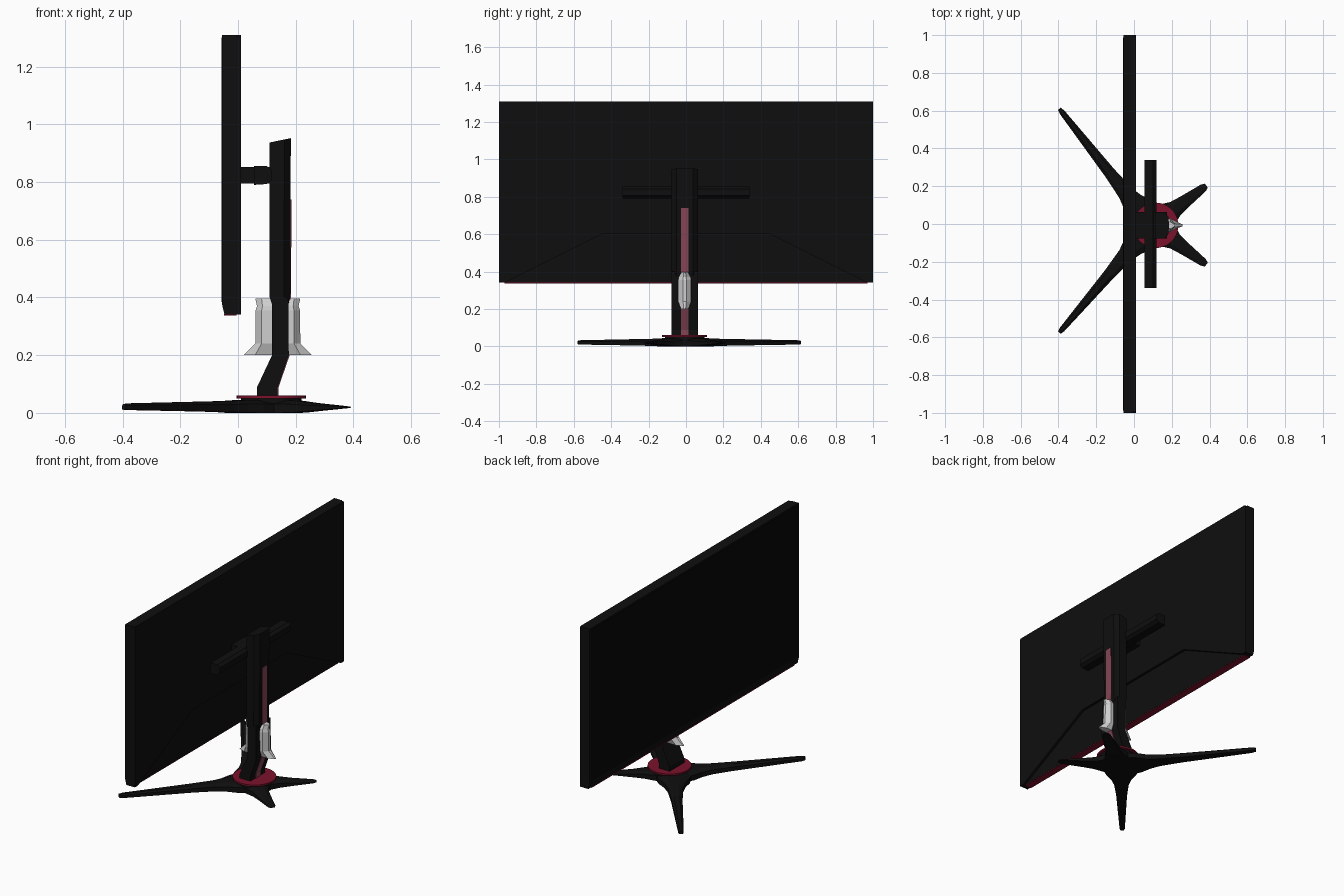
import bpy, bmesh, math
from mathutils import Vector

if "Cube" in bpy.data.objects:
    bpy.data.objects.remove(bpy.data.objects["Cube"], do_unlink=True)


def material(name, rgb, rough=0.6):
    m = bpy.data.materials.new(name)
    m.use_nodes = True
    m.diffuse_color = (*rgb, 1)
    node = m.node_tree.nodes["Principled BSDF"]
    node.inputs["Base Color"].default_value = (*rgb, 1)
    node.inputs["Roughness"].default_value = rough
    return m


BLACK = material("black_plastic", (0.0045, 0.0045, 0.0045))
SCREEN = material("screen_black", (0.002, 0.002, 0.002))
RED = material("dark_red", (0.2, 0.006, 0.025))
ROSE = material("dusty_rose", (0.24, 0.06, 0.09))
SILVER = material("silver", (0.62, 0.62, 0.62))
YC = -0.007  # centre line of the stand


def finish(name, bm, mat):
    bmesh.ops.recalc_face_normals(bm, faces=bm.faces)
    mesh = bpy.data.meshes.new(name)
    bm.to_mesh(mesh)
    bm.free()
    mesh.materials.append(mat)
    ob = bpy.data.objects.new(name, mesh)
    bpy.context.collection.objects.link(ob)
    return ob


def loft(name, rings, mat):
    """Skin a list of equal-length rings and cap both ends."""
    bm = bmesh.new()
    rows = [[bm.verts.new(p) for p in ring] for ring in rings]
    n = len(rows[0])
    for a, b in zip(rows, rows[1:]):
        for i in range(n):
            j = (i + 1) % n
            bm.faces.new((a[i], a[j], b[j], b[i]))
    bm.faces.new(rows[0])
    bm.faces.new(rows[-1])
    return finish(name, bm, mat)


def side_prism(name, xz, y0, y1, mat):
    return loft(name, [[(x, y, z) for x, z in xz] for y in (y0, y1)], mat)


def back_prism(name, yz, x0, x1, mat):
    return loft(name, [[(x, y, z) for y, z in yz] for x in (x0, x1)], mat)


def box(name, x, y, z, mat):
    return side_prism(name, [(x[0], z[0]), (x[1], z[0]), (x[1], z[1]), (x[0], z[1])],
                      y[0], y[1], mat)


# Display: tapered slab, raised back shell with a trapezoid notch, screen, accent
side_prism("display_body", [(-0.055, 1.31), (-0.055, 0.375), (-0.047, 0.341),
                            (-0.005, 0.341), (-0.005, 1.31)], -1, 1, BLACK)
half = [(0.97, 0.341), (1, 0.341), (1, 1.303), (0.993, 1.31)]
outline = [(0.45, 0.6)] + half + [(-y, z) for y, z in reversed(half)] + [(-0.45, 0.6)]
back_prism("display_back_shell", outline, -0.005, 0.01, BLACK)
box("screen", (-0.057, -0.05), (-0.988, 0.988), (0.385, 1.3), SCREEN)
box("bottom_accent", (-0.048, -0.006), (-0.97, 0.97), (0.337, 0.342), RED)

# Mount: crossbar and centre arm
side_prism("mount_crossbar", [(0.055, 0.79), (0.1, 0.793), (0.118, 0.808), (0.118, 0.842),
                              (0.1, 0.855), (0.055, 0.855)], -0.34, 0.34, BLACK)
box("mount_arm", (0.005, 0.12), (YC - 0.07, YC + 0.07), (0.795, 0.852), BLACK)

# Column: cranked foot, narrow waist, chamfered upper mast
side_prism("column_foot", [(0.065, 0.05), (0.137, 0.05), (0.137, 0.087), (0.176, 0.2),
                           (0.174, 0.4), (0.118, 0.4), (0.118, 0.2), (0.065, 0.087)],
           YC - 0.07, YC + 0.07, BLACK)


def mast_ring(front, rear, z_front, z_rear):
    def at(x, y):
        t = (x - front) / (rear - front)
        return (x, YC + y, z_front + t * (z_rear - z_front))
    c = rear - 0.022
    return [at(front, -0.07), at(c, -0.07), at(rear, -0.045),
            at(rear, 0.045), at(c, 0.07), at(front, 0.07)]


loft("column_mast", [mast_ring(0.118, 0.174, 0.375, 0.375), mast_ring(0.11, 0.181, 0.4, 0.4),
                     mast_ring(0.11, 0.183, 0.937, 0.952)], BLACK)

# Rose stripe down the back of the column
path = [(0.137, 0.055), (0.137, 0.087), (0.176, 0.2), (0.174, 0.375),
        (0.181, 0.4), (0.182, 0.74)]
stripe = [(x + 0.003, z) for x, z in path] + [(x - 0.004, z) for x, z in reversed(path)]
side_prism("column_stripe", stripe, YC - 0.021, YC + 0.021, ROSE)

# Silver clips on both faces of the column: (height, reach from axis, half width)
AXIS = 0.138
clip = [(0.2, 0.119, 0.02), (0.24, 0.078, 0.035), (0.355, 0.077, 0.035),
        (0.37, 0.072, 0.032), (0.397, 0.078, 0.018)]
for side, label in ((1, "rear"), (-1, "front")):
    rings = []
    for z, reach, w in clip:
        mid = 0.03 + (reach - 0.03) * 0.55
        pts = [(0.018, -w), (mid, -w), (reach, -w * 0.25),
               (reach, w * 0.25), (mid, w), (0.018, w)]
        rings.append([(AXIS + side * d, YC + y, z) for d, y in pts])
    loft(label + "_silver_clip", rings, SILVER)


# Base: hub, red disc and four tapering legs
def disc(name, x, r, z0, z1, mat):
    n = 40
    rings = [[(x + r * math.cos(math.tau * i / n), YC + r * math.sin(math.tau * i / n), z)
              for i in range(n)] for z in (z0, z1)]
    ob = loft(name, rings, mat)
    bpy.context.view_layer.objects.active = ob
    ob.select_set(True)
    bpy.ops.object.shade_smooth_by_angle(angle=math.radians(30))
    ob.select_set(False)


disc("base_hub", 0.115, 0.105, 0, 0.05, BLACK)
disc("red_disc", 0.115, 0.12, 0.05, 0.06, RED)


def leg(name, start, tip, stations):
    """Stations: (fraction, half width, underside, top)."""
    a, b = Vector(start), Vector(tip)
    across = Vector((-(b - a).y, (b - a).x)).normalized()
    rings = []
    for t, w, lo, hi in stations:
        p = a.lerp(b, t)
        edge = hi - (hi - lo) * 0.3
        row = [(-w, lo), (w, lo), (w, edge), (w * 0.5, hi), (-w * 0.5, hi), (-w, edge)]
        rings.append([(p.x + across.x * s, p.y + across.y * s, z) for s, z in row])
    loft(name, rings, BLACK)


front = [(0, 0.11, 0, 0.045), (0.13, 0.085, 0, 0.045), (0.2, 0.058, 0.001, 0.043),
         (0.28, 0.042, 0.003, 0.041), (0.45, 0.031, 0.005, 0.039),
         (0.97, 0.015, 0.01, 0.033), (1, 0.009, 0.012, 0.03)]
rear = [(0, 0.1, 0, 0.045), (0.28, 0.065, 0, 0.045), (0.42, 0.044, 0.002, 0.041),
        (0.6, 0.035, 0.007, 0.034), (0.94, 0.022, 0.016, 0.024), (1, 0.013, 0.018, 0.022)]
leg("front_left_leg", (0.09, YC), (-0.395, 0.61), front)
leg("front_right_leg", (0.09, YC), (-0.395, -0.575), front)
leg("rear_left_leg", (0.1, YC), (0.383, 0.203), rear)
leg("rear_right_leg", (0.1, YC), (0.383, -0.215), rear)
